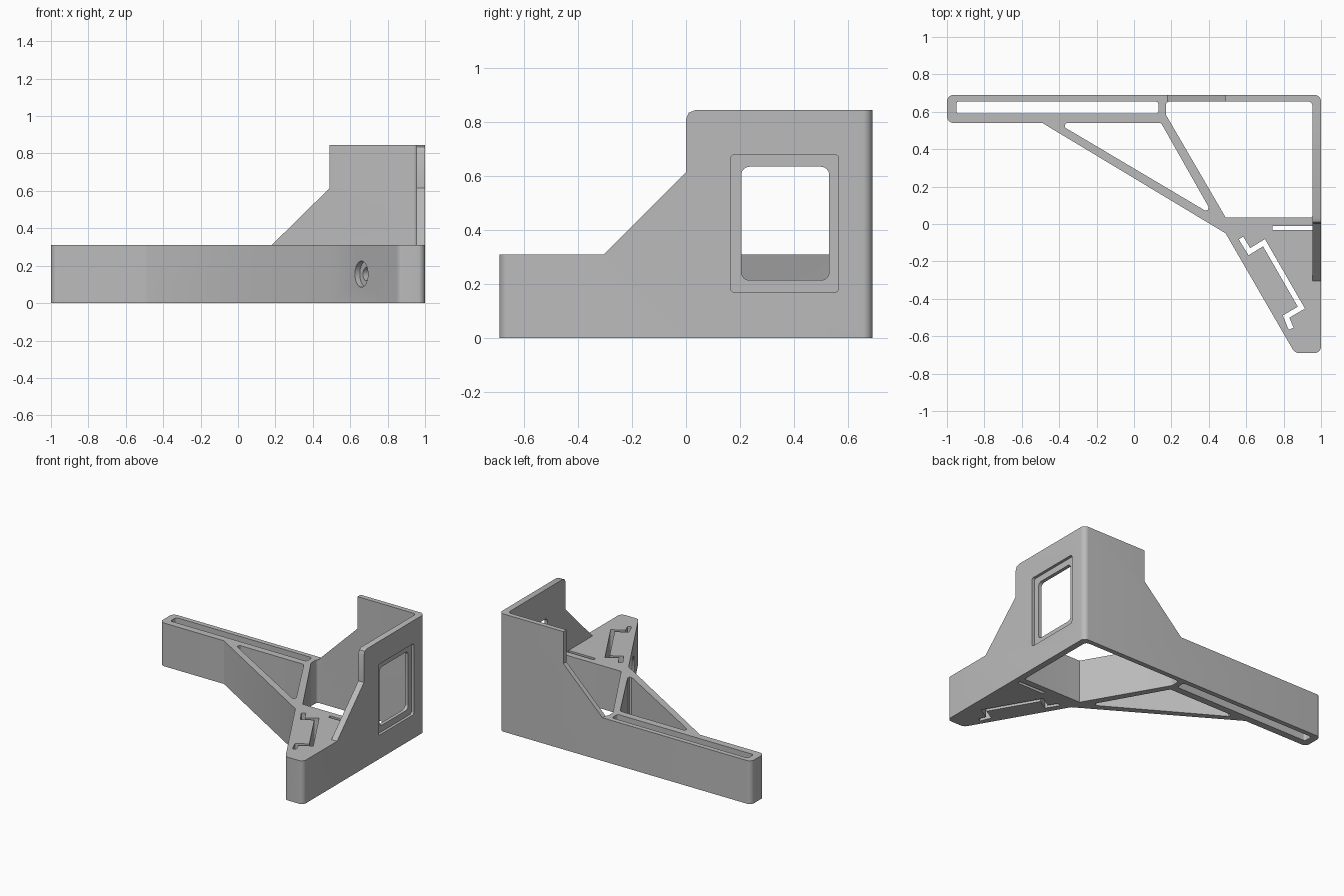
import bpy, bmesh, math
from mathutils import Vector, Matrix

if "Cube" in bpy.data.objects:
    bpy.data.objects.remove(bpy.data.objects["Cube"])

grey = bpy.data.materials.new("light_grey")
grey.use_nodes = True
colour = (0.5, 0.5, 0.5, 1)
grey.diffuse_color = colour
grey.node_tree.nodes["Principled BSDF"].inputs["Base Color"].default_value = colour

FLOOR, TOP = 0.31, 0.845
INNER_X, INNER_Y = 0.955, 0.655
AXES = {"z": lambda u, v, w: (u, v, w),
        "y": lambda u, v, w: (u, w, v),
        "x": lambda u, v, w: (w, u, v)}


def rounded(corners, steps=6):
    """Fillet each (u, v, radius) corner of a polygon."""
    out = []
    for i, (u, v, r) in enumerate(corners):
        p = Vector((u, v))
        a = (Vector(corners[i - 1][:2]) - p).normalized()
        b = (Vector(corners[(i + 1) % len(corners)][:2]) - p).normalized()
        if r == 0:
            out.append(p)
            continue
        half = a.angle(b) / 2
        start, end = p + a * r / math.tan(half), p + b * r / math.tan(half)
        centre = p + (a + b).normalized() * r / math.sin(half)
        for k in range(steps + 1):
            d = (start.lerp(end, k / steps) - centre).normalized()
            out.append(centre + d * r)
    return out


def make(name, bm):
    bmesh.ops.recalc_face_normals(bm, faces=bm.faces)
    mesh = bpy.data.meshes.new(name)
    bm.to_mesh(mesh)
    bm.free()
    mesh.materials.append(grey)
    obj = bpy.data.objects.new(name, mesh)
    bpy.context.collection.objects.link(obj)
    return obj


def prism(name, corners, lo, hi, axis="z"):
    bm = bmesh.new()
    place = AXES[axis]
    points = rounded(corners)
    bottom = [bm.verts.new(place(p.x, p.y, lo)) for p in points]
    top = [bm.verts.new(place(p.x, p.y, hi)) for p in points]
    bm.faces.new(bottom)
    bm.faces.new(top)
    for i in range(len(points)):
        bm.faces.new((bottom[i - 1], bottom[i], top[i], top[i - 1]))
    return make(name, bm)


def rect(u0, u1, v0, v1, r):
    return [(u0, v0, r), (u1, v0, r), (u1, v1, r), (u0, v1, r)]


def ribbon(path, width):
    """Mitred outline of constant width around an open path."""
    pts = [Vector(p) for p in path]
    left, right = [], []
    for i, p in enumerate(pts):
        d0 = (p - pts[i - 1]).normalized() if i else (pts[1] - p).normalized()
        d1 = (pts[i + 1] - p).normalized() if i < len(pts) - 1 else d0
        n0, n1 = Vector((-d0.y, d0.x)), Vector((-d1.y, d1.x))
        m = (n0 + n1).normalized()
        off = m * (width / 2) / m.dot(n0)
        left.append((*(p + off), 0))
        right.append((*(p - off), 0))
    return left + right[::-1]


def bore(name, radius, depth):
    """Round cutter square to the slanted foot face."""
    inward = Vector((0.866, 0.5, 0))
    lo, hi = -0.1, depth
    centre = Vector((0.66, -0.344, 0.155)) + inward * (lo + hi) / 2
    matrix = Matrix.Translation(centre) @ inward.to_track_quat("Z", "Y").to_matrix().to_4x4()
    bm = bmesh.new()
    bmesh.ops.create_cone(bm, cap_ends=True, segments=32, radius1=radius,
                          radius2=radius, depth=hi - lo, matrix=matrix)
    return make(name, bm)


def cut(target, cutter):
    mod = target.modifiers.new("cut", "BOOLEAN")
    mod.operation, mod.solver, mod.object = "DIFFERENCE", "EXACT", cutter
    bpy.context.view_layer.objects.active = target
    bpy.ops.object.modifier_apply(modifier=mod.name)
    bpy.data.objects.remove(cutter)


# Full-height block with the plan outline
bracket = prism("corner_bracket", [
    (-1, 0.69, 0.035), (-1, 0.54, 0.035), (-0.49, 0.54, 0), (0.49, -0.05, 0),
    (0.86, -0.69, 0.04), (1, -0.69, 0.035), (1, 0.69, 0.035)], 0, TOP)

# Remove everything above the base except the two walls
cut(bracket, prism("upper_space", [
    (-1.2, -0.9, 0), (INNER_X, -0.9, 0), (INNER_X, INNER_Y, 0.025),
    (-1.2, INNER_Y, 0)], FLOOR, 1))

# Sloped and stepped ends of the back and side walls
cut(bracket, prism("back_wall_end", [
    (-1.2, FLOOR, 0), (0.18, FLOOR, 0), (0.49, 0.615, 0), (0.49, TOP, 0),
    (0.51, TOP + 0.02, 0), (0.51, 1, 0), (-1.2, 1, 0)], 0.5, 0.8, "y"))
cut(bracket, prism("side_wall_end", [
    (-0.9, FLOOR, 0), (-0.305, FLOOR, 0), (0, 0.615, 0), (0, TOP - 0.035, 0),
    (0.01, TOP - 0.01, 0), (0.035, TOP, 0), (0.035, 1, 0), (-0.9, 1, 0)], 0.6, 1.1, "x"))

# Openings between the ribs, and the long arm slot
openings = [
    rect(-0.95, 0.13, 0.59, INNER_Y, 0.015),
    [(-0.41, 0.54, 0.015), (0.145, 0.54, 0.015), (0.425, 0.045, 0.015)],
    [(0.17, INNER_Y, 0.02), (INNER_X, INNER_Y, 0.025), (INNER_X, 0.035, 0.01),
     (0.49, 0.035, 0), (0.17, 0.585, 0.02)],
    # Narrow slots in the foot
    rect(0.74, INNER_X, -0.033, -0.01, 0.005),
    ribbon([(0.572, -0.075), (0.617, -0.148), (0.695, -0.1),
            (0.895, -0.447), (0.813, -0.495), (0.84, -0.56)], 0.028),
]
for outline in openings:
    cut(bracket, prism("opening", outline, -0.1, 0.5))

# Window with a shallow recessed border in the side wall
cut(bracket, prism("window_recess", rect(0.165, 0.565, 0.17, 0.68, 0.015), 0.98, 1.1, "x"))
cut(bracket, prism("window", rect(0.205, 0.53, 0.215, 0.635, 0.03), 0.9, 1.1, "x"))

# Counterbored screw hole in the slanted face
cut(bracket, bore("counterbore", 0.07, 0.03))
cut(bracket, bore("screw_hole", 0.035, 0.165))

# Smooth fillets, sharp edges
bpy.ops.object.select_all(action="DESELECT")
bracket.select_set(True)
bpy.context.view_layer.objects.active = bracket
bpy.ops.object.shade_smooth_by_angle(angle=math.radians(30))
